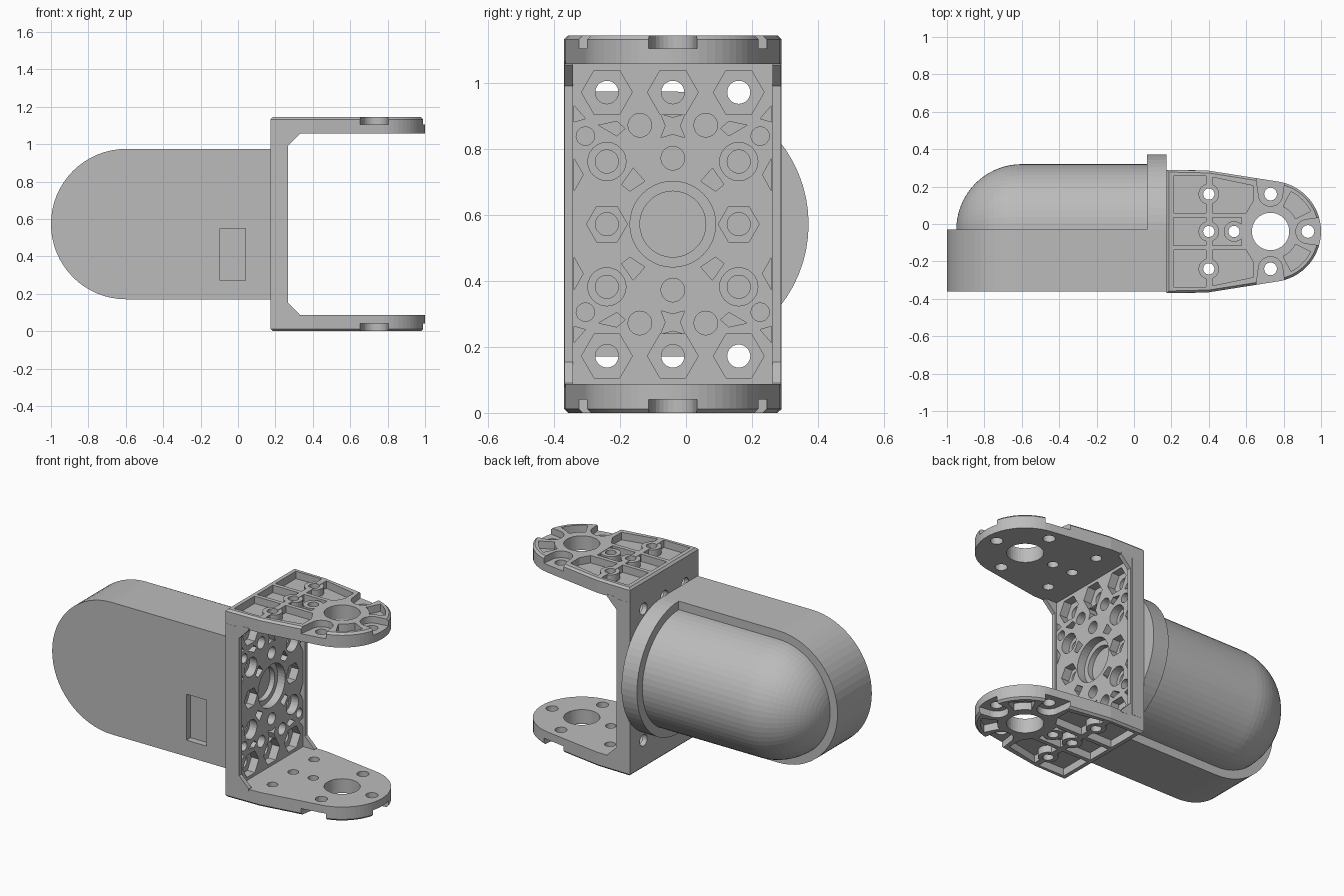
import bpy, bmesh, math
from mathutils import Matrix

if "Cube" in bpy.data.objects:
    bpy.data.objects.remove(bpy.data.objects["Cube"])

YC, ZC, H = -0.04, 0.5725, 1.145   # bracket centre in y and z, total height
T = 0.087                          # arm thickness
grey = bpy.data.materials.new("plain grey")
grey.diffuse_color = (0.5, 0.5, 0.5, 1)
grey.use_nodes = True
grey.node_tree.nodes["Principled BSDF"].inputs["Base Color"].default_value = grey.diffuse_color


def prisms(name, polys, axis, bevel_top=0):
    """Extrude each (points, low, high) along an axis into one object."""
    place = {'x': lambda u, v, d: (d, u, v),
             'y': lambda u, v, d: (u, d, v),
             'z': lambda u, v, d: (u, v, d)}[axis]
    bm = bmesh.new()
    for pts, lo, hi in polys:
        a = [bm.verts.new(place(u, v, lo)) for u, v in pts]
        b = [bm.verts.new(place(u, v, hi)) for u, v in pts]
        bm.faces.new(a)
        top = bm.faces.new(b)
        n = len(pts)
        for i in range(n):
            j = (i + 1) % n
            bm.faces.new((a[i], a[j], b[j], b[i]))
    bmesh.ops.recalc_face_normals(bm, faces=bm.faces[:])
    if bevel_top:
        bmesh.ops.bevel(bm, geom=top.edges[:], offset=bevel_top,
                        segments=1, affect='EDGES')
    return finish(name, bm)


def finish(name, bm):
    me = bpy.data.meshes.new(name)
    bm.to_mesh(me)
    bm.free()
    me.materials.append(grey)
    ob = bpy.data.objects.new(name, me)
    bpy.context.collection.objects.link(ob)
    return ob


def boolean(ob, tool, op='DIFFERENCE'):
    m = ob.modifiers.new("bool", 'BOOLEAN')
    m.operation, m.solver, m.object = op, 'EXACT', tool
    bpy.context.view_layer.update()
    ev = ob.evaluated_get(bpy.context.evaluated_depsgraph_get())
    me = bpy.data.meshes.new_from_object(ev)
    ob.modifiers.clear()
    ob.data = me
    bpy.data.objects.remove(tool)


def arc(cx, cy, r, a0, a1, n):
    return [(cx + r * math.cos(math.radians(a0 + (a1 - a0) * i / n)),
             cy + r * math.sin(math.radians(a0 + (a1 - a0) * i / n))) for i in range(n + 1)]


def circle(cx, cy, r, n=28):
    return arc(cx, cy, r, 0, 360, n)[:-1]


def rect(x0, y0, x1, y1):
    return [(x0, y0), (x1, y0), (x1, y1), (x0, y1)]


def shift(pts):
    return [(x, y + YC) for x, y in pts]


def flip(pts):
    return [(x, -y) for x, y in pts]


# --- Arm: tapered plate with round tip and chamfered outer edge
tip = 0.73
outline = [(0.174, -0.33), (0.4, -0.325)] + arc(tip, 0, 0.27, -79, 79, 28) + [(0.4, 0.325), (0.174, 0.33)]
top_arm = prisms("top_arm", [(shift(outline), H - T, H)], 'z', 0.012)

# pockets between the ribs
side = [rect(0.21, 0.1, 0.385, 0.297),
        [(0.42, 0.1), (0.6, 0.1), (0.635, 0.16), (0.635, 0.245), (0.42, 0.29)],
        arc(tip, 0, 0.15, 27, 63, 6) + arc(tip, 0, 0.24, 63, 27, 6)]
pockets = side + [flip(p) for p in side] + [rect(0.21, -0.075, 0.385, 0.075), rect(0.42, -0.075, 0.575, 0.075)]
boolean(top_arm, prisms("pocket_cutter", [(shift(p), H - 0.045, H + 0.02) for p in pockets], 'z'))

# bosses round the small holes
small = [(0.4, 0.2), (0.4, 0), (0.4, -0.2), (0.535, 0)]
boolean(top_arm, prisms("bosses", [(shift(circle(x, y, 0.055)), H - 0.06, H - 0.002)
                                   for x, y in small], 'z'), 'UNION')

# open counterbores at the rim
bolts = [(tip, 0.2, 90), (tip + 0.2, 0, 0), (tip, -0.2, -90)]
notches = []
for x, y, a in bolts:
    c, s = math.cos(math.radians(a)), math.sin(math.radians(a))
    p = arc(x, y, 0.065, a + 90, a + 270, 14)
    p += [(x + 0.14 * c + 0.085 * s, y + 0.14 * s - 0.085 * c),
          (x + 0.14 * c - 0.085 * s, y + 0.14 * s + 0.085 * c)]
    notches.append((shift(p), H - 0.04, H + 0.02))
boolean(top_arm, prisms("notch_cutter", notches, 'z'))

# through holes
holes = [circle(x, y, 0.03) for x, y in small] + [circle(x, y, 0.034) for x, y, _ in bolts]
holes.append(circle(tip, 0, 0.1, 40))
boolean(top_arm, prisms("hole_cutter", [(shift(p), H - 0.2, H + 0.1) for p in holes], 'z'))

# lower arm is the mirrored upper arm
bm = bmesh.new()
bm.from_mesh(top_arm.data)
bm.transform(Matrix.Translation((0, 0, H)) @ Matrix.Scale(-1, 4, (0, 0, 1)))
bmesh.ops.reverse_faces(bm, faces=bm.faces[:])
finish("bottom_arm", bm)

# --- Back plate with lattice of pockets
plate = prisms("back_plate", [(rect(YC - 0.33, T, YC + 0.33, H - T), 0.174, 0.255)], 'x')
cells = []       # (polygon about plate centre, for the upper half)
for y in (-0.2, 0, 0.2):
    cells.append(circle(y, 0.4, 0.077, 6))
for y in (-0.1, 0.1):
    cells.append(circle(y, 0.3, 0.036, 20))
    cells.append(circle(y * 2, 0.19, 0.058, 24))
    cells.append(circle(y * 2.65, 0.267, 0.028, 18))
cells.append(circle(0, 0.2, 0.036, 20))


def spool(y, z):
    return [(y - 0.036, z - 0.035), (y, z - 0.025), (y + 0.036, z - 0.035), (y + 0.022, z),
            (y + 0.036, z + 0.035), (y, z + 0.025), (y - 0.036, z + 0.035), (y - 0.022, z)]


cells.append(spool(0, 0.298))
for s in (-1, 1):
    cells.append([(s * 0.3, 0.31), (s * 0.3, 0.36), (s * 0.265, 0.32)])     # edge slots
    cells.append([(s * 0.3, 0.1), (s * 0.3, 0.2), (s * 0.272, 0.15)])
    cells.append([(s * 0.085, 0.13), (s * 0.13, 0.1), (s * 0.155, 0.12), (s * 0.12, 0.17)])
    cells.append([(s * 0.17, 0.268), (s * 0.225, 0.3), (s * 0.17, 0.312), (s * 0.145, 0.29)])
cells += [flip(c) for c in cells]
cells += [circle(-0.2, 0, 0.062, 6), circle(0.2, 0, 0.062, 6), circle(0, 0, 0.13, 40)]
move = lambda p: [(y + YC, z + ZC) for y, z in p]
boolean(plate, prisms("lattice_cutter", [(move(c), 0.205, 0.3) for c in cells], 'x'))

# bolt holes through the plate
bolt_holes = [circle(y, z, 0.035) for y in (-0.2, 0.0, 0.2) for z in (-0.4, 0.4)]
bolt_holes += [circle(y, z, 0.035) for y in (-0.2, 0.2) for z in (-0.19, 0, 0.19)]
bolt_holes.append(circle(0, 0, 0.1, 36))
boolean(plate, prisms("bolt_cutter", [(move(c), 0.1, 0.3) for c in bolt_holes], 'x'))

# raised side rims with corner gussets
rim = [(0.24, T - 0.01), (0.33, T - 0.01), (0.33, T + 0.003), (0.266, T + 0.067),
       (0.266, H - T - 0.067), (0.33, H - T - 0.003), (0.33, H - T + 0.01), (0.24, H - T + 0.01)]
prisms("side_rims", [(rim, YC - 0.328, YC - 0.303), (rim, YC + 0.303, YC + 0.328)], 'y')

# --- Motor housing: rounded slab with a recessed window
R, MY = 0.402, -0.03
slab = [(0.174, ZC - R), (0.174, ZC + R)] + arc(-1 + R, ZC, R, 90, 270, 32)
housing = prisms("motor_housing", [(slab, -0.36, MY)], 'y')
boolean(housing, prisms("window_cutter", [(rect(-0.095, 0.27, 0.04, 0.55), -0.5, -0.32)], 'y'))

# half-round flange behind the plate
prisms("motor_flange", [(arc(MY, ZC, R, -90, 90, 32), 0.07, 0.174)], 'x')

# half-round dome, a revolved profile
r = 0.35
profile = [(0.08, r)] + arc(-0.6, 0, r, 90, 180, 18)
bm = bmesh.new()
N, rings = 32, []
for x, q in profile:
    q = max(q, 0.0)
    rings.append([bm.verts.new((x, MY + q * math.cos(a), ZC + q * math.sin(a)))
                  for a in [math.pi * (i / N - 0.5) for i in range(N + 1)]])
for a, b in zip(rings, rings[1:]):
    for i in range(N):
        bm.faces.new((a[i], a[i + 1], b[i + 1], b[i]))
bmesh.ops.remove_doubles(bm, verts=bm.verts[:], dist=1e-5)
bmesh.ops.recalc_face_normals(bm, faces=bm.faces[:])
# open shell: make sure the normals face away from the dome axis
f = max(bm.faces, key=lambda f: f.calc_center_median().y)
if f.normal.y < 0:
    bmesh.ops.reverse_faces(bm, faces=bm.faces[:])
finish("motor_dome", bm)
